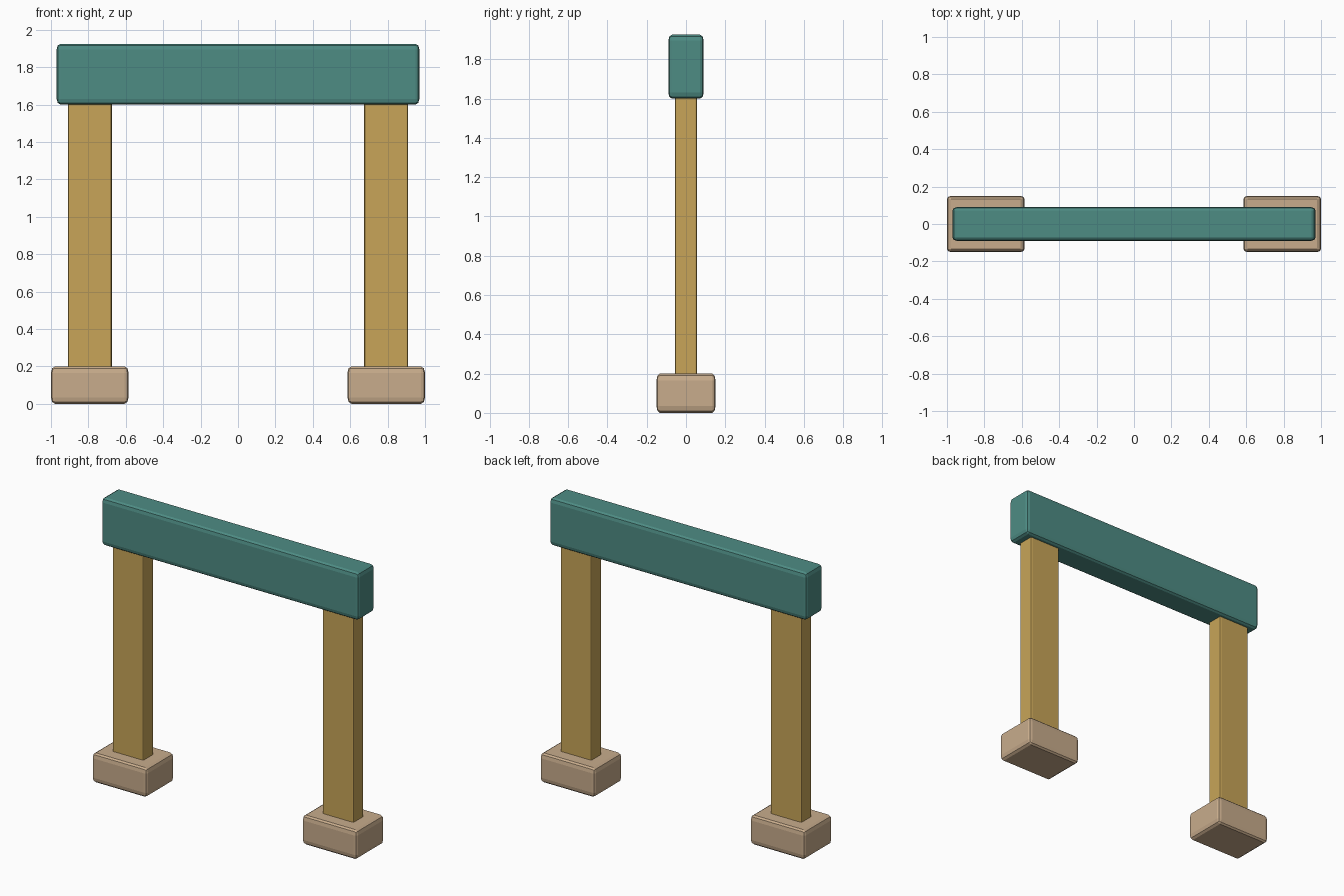
import bpy
import bmesh

if "Cube" in bpy.data.objects:
    bpy.data.objects.remove(bpy.data.objects["Cube"])


def material(name, color):
    mat = bpy.data.materials.new(name)
    mat.diffuse_color = (*color, 1.0)
    mat.use_nodes = True
    mat.node_tree.nodes["Principled BSDF"].inputs["Base Color"].default_value = mat.diffuse_color
    return mat


teal = material("teal_paint", (0.076, 0.262, 0.231))
wood = material("golden_wood", (0.578, 0.376, 0.098))
stone = material("tan_stone", (0.578, 0.413, 0.262))


def rounded_box(name, low, high, bevel, mat):
    """Box between two corners; bevel gives the edge rounding along x, y and z."""
    bm = bmesh.new()
    bmesh.ops.create_cube(bm, size=1.0)
    size = [h - l for l, h in zip(low, high)]
    # Bevel by one unit in stretched space, then squash to the final size
    bmesh.ops.scale(bm, vec=[s / b for s, b in zip(size, bevel)], verts=bm.verts)
    bmesh.ops.bevel(bm, geom=bm.edges[:], offset=1.0, offset_type='OFFSET',
                    segments=2, profile=0.5, affect='EDGES')
    bmesh.ops.scale(bm, vec=bevel, verts=bm.verts)
    bmesh.ops.translate(bm, vec=[(l + h) / 2 for l, h in zip(low, high)], verts=bm.verts)
    mesh = bpy.data.meshes.new(name)
    bm.to_mesh(mesh)
    bm.free()
    mesh.materials.append(mat)
    obj = bpy.data.objects.new(name, mesh)
    bpy.context.collection.objects.link(obj)
    return obj


# Top beam
rounded_box("top_beam", (-0.97, -0.09, 1.60), (0.97, 0.09, 1.925),
            (0.022, 0.018, 0.03), teal)

# Left and right posts, each standing on a foot block
for side, sign in (("left", -1), ("right", 1)):
    for part, x0, x1, y, z0, z1, bevel, mat in (
            ("post", 0.675, 0.91, 0.056, 0.18, 1.62, (0.01, 0.008, 0.015), wood),
            ("foot", 0.585, 1.0, 0.15, 0.0, 0.20, (0.022, 0.016, 0.034), stone)):
        xs = sorted((sign * x0, sign * x1))
        rounded_box(f"{side}_{part}", (xs[0], -y, z0), (xs[1], y, z1), bevel, mat)
